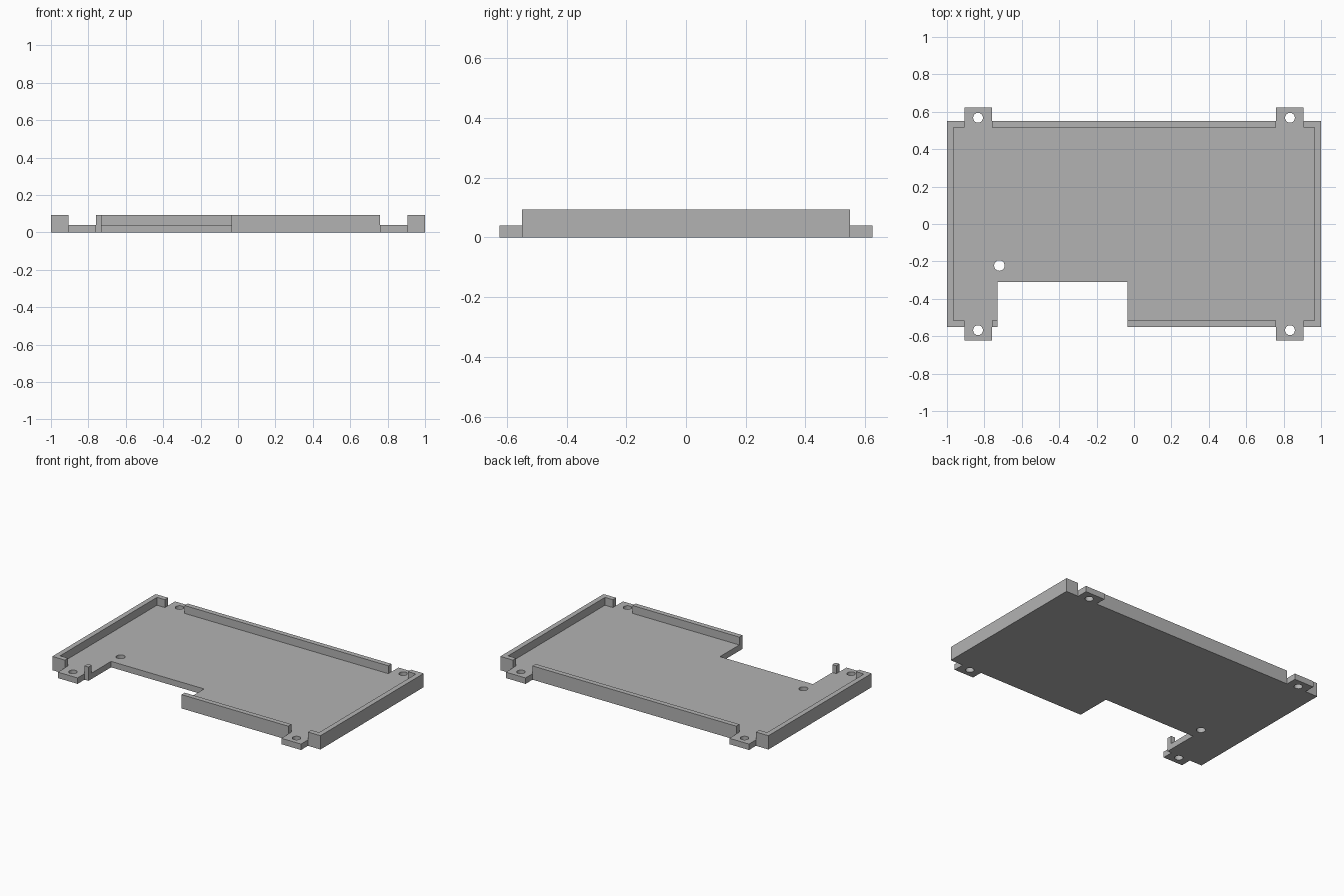
import bpy, bmesh
from mathutils import Vector

if "Cube" in bpy.data.objects:
    bpy.data.objects.remove(bpy.data.objects["Cube"], do_unlink=True)

HX, HY, H = 1.0, 0.55, 0.093       # tray half sizes and rim height
FLOOR, WALL = 0.04, 0.034          # floor and rim thickness
TAB_IN, TAB_OUT, TAB_Y = 0.76, 0.907, 0.624
NOTCH_L, NOTCH_R, NOTCH_Y = -0.73, -0.036, -0.31

grey = bpy.data.materials.new("plain grey")
grey.use_nodes = True
colour = (0.45, 0.45, 0.45, 1)
grey.diffuse_color = colour
grey.node_tree.nodes["Principled BSDF"].inputs["Base Color"].default_value = colour


def prism(name, points, z0, z1):
    """Upright prism over a flat outline."""
    bm = bmesh.new()
    base = bm.faces.new([bm.verts.new((x, y, z0)) for x, y in points])
    top = bmesh.ops.extrude_face_region(bm, geom=[base])["geom"]
    bmesh.ops.translate(bm, vec=Vector((0, 0, z1 - z0)),
                        verts=[v for v in top if isinstance(v, bmesh.types.BMVert)])
    bmesh.ops.recalc_face_normals(bm, faces=bm.faces)
    mesh = bpy.data.meshes.new(name)
    bm.to_mesh(mesh)
    bm.free()
    mesh.materials.append(grey)
    obj = bpy.data.objects.new(name, mesh)
    bpy.context.collection.objects.link(obj)
    return obj


def box(name, x0, x1, y0, y1, z0, z1):
    return prism(name, [(x0, y0), (x1, y0), (x1, y1), (x0, y1)], z0, z1)


def hole(x, y, r):
    bpy.ops.mesh.primitive_cylinder_add(vertices=32, radius=r, depth=0.4, location=(x, y, 0))
    bpy.context.object.name = "hole_cutter"
    return bpy.context.object


def cut(target, cutter):
    """Subtract the cutter and remove it."""
    mod = target.modifiers.new("cut", "BOOLEAN")
    mod.operation, mod.solver, mod.object = "DIFFERENCE", "EXACT", cutter
    bpy.context.view_layer.objects.active = target
    bpy.ops.object.modifier_apply(modifier=mod.name)
    bpy.data.objects.remove(cutter, do_unlink=True)


# Outline with four mounting tabs and the front notch
def tab(sx, sy):
    pts = [(TAB_IN, HY), (TAB_IN, TAB_Y), (TAB_OUT, TAB_Y), (TAB_OUT, HY)]
    pts = [(sx * x, sy * y) for x, y in pts]
    return pts if sx * sy > 0 else pts[::-1]


outline = [(-HX, -HY)] + tab(-1, -1)[::-1]
notch = [(NOTCH_L, -HY), (NOTCH_L, NOTCH_Y), (NOTCH_R, NOTCH_Y), (NOTCH_R, -HY)]
outline += notch + tab(1, -1)[::-1] + [(HX, -HY), (HX, HY)]
outline += tab(1, 1)[::-1] + tab(-1, 1)[::-1] + [(-HX, HY)]
tray = prism("tray", outline, 0, H)

# Hollow inside the rim
cut(tray, box("pocket_cutter", WALL - HX, HX - WALL, WALL - HY, HY - WALL, FLOOR, 0.3))

# Low tabs with gaps in the rim, each with a screw hole
for sx in (-1, 1):
    for sy in (-1, 1):
        xs = sorted((sx * TAB_IN, sx * TAB_OUT))
        ys = sorted((sy * (HY - WALL - 0.01), sy * 0.8))
        cut(tray, box("gap_cutter", *xs, *ys, FLOOR, 0.3))
        cut(tray, hole(sx * 0.834, sy * 0.568, 0.026))

# Extra hole in the floor
cut(tray, hole(-0.72, -0.222, 0.028))
